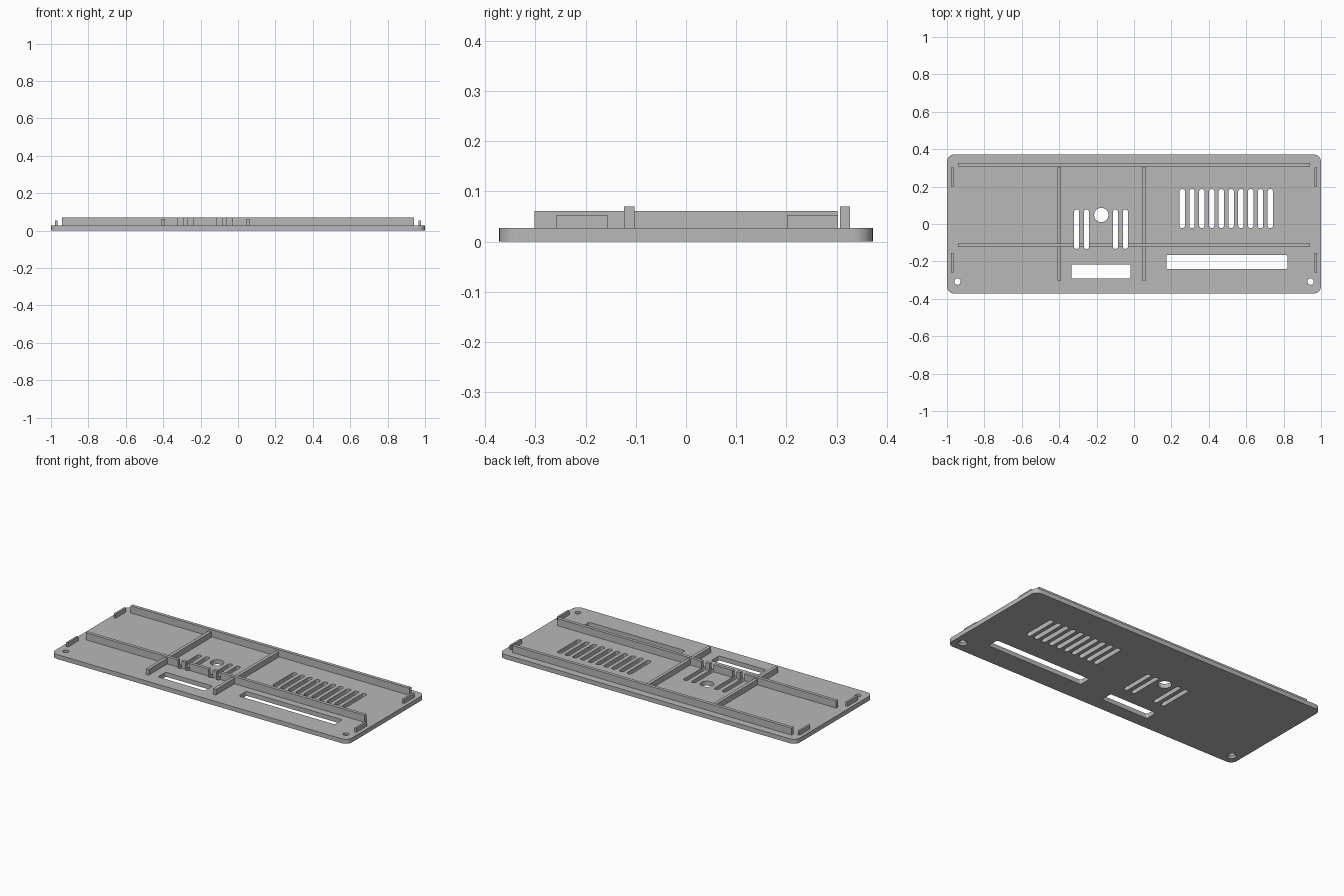
import bpy, bmesh, math

if "Cube" in bpy.data.objects:
    bpy.data.objects.remove(bpy.data.objects["Cube"])

grey = bpy.data.materials.new("grey plastic")
grey.diffuse_color = (0.48, 0.48, 0.48, 1)
grey.use_nodes = True
grey.node_tree.nodes["Principled BSDF"].inputs["Base Color"].default_value = grey.diffuse_color

PLATE_TOP = 0.027


def outline(x0, x1, y0, y1, r, seg=8):
    """Rounded rectangle outline, counter-clockwise."""
    corners = [(x1 - r, y1 - r), (x0 + r, y1 - r), (x0 + r, y0 + r), (x1 - r, y0 + r)]
    pts = []
    for q, (cx, cy) in enumerate(corners):
        for i in range(seg + 1):
            a = math.pi / 2 * (q + i / seg)
            p = (cx + r * math.cos(a), cy + r * math.sin(a))
            if not pts or math.dist(p, pts[-1]) > 1e-5:
                pts.append(p)
    if math.dist(pts[0], pts[-1]) < 1e-5:
        pts.pop()
    return pts


def circle(cx, cy, r, n=32):
    return [(cx + r * math.cos(2 * math.pi * i / n), cy + r * math.sin(2 * math.pi * i / n))
            for i in range(n)]


def loft(bm, low, high, z0, z1):
    """Closed solid between two matching outlines."""
    a = [bm.verts.new((x, y, z0)) for x, y in low]
    b = [bm.verts.new((x, y, z1)) for x, y in high]
    bm.faces.new(a[::-1])
    bm.faces.new(b)
    for i in range(len(a)):
        j = (i + 1) % len(a)
        bm.faces.new((a[i], a[j], b[j], b[i]))


def make(name, bm):
    me = bpy.data.meshes.new(name)
    bm.to_mesh(me)
    bm.free()
    me.materials.append(grey)
    ob = bpy.data.objects.new(name, me)
    bpy.context.collection.objects.link(ob)
    return ob


def box(name, x0, x1, y0, y1, z1):
    bm = bmesh.new()
    pts = [(x0, y0), (x1, y0), (x1, y1), (x0, y1)]
    loft(bm, pts, pts, PLATE_TOP, z1)
    return make(name, bm)


# Base plate with rounded corners
bm = bmesh.new()
edge = outline(-1, 1, -0.372, 0.372, 0.04)
loft(bm, edge, edge, 0, PLATE_TOP)
plate = make("base_plate", bm)

# Cutter: vent slots, windows, round hole and countersunk screw holes
bm = bmesh.new()
cuts = [outline(x - 0.0135, x + 0.0135, -0.133, 0.078, 0.0134)
        for x in (-0.307, -0.254, -0.099, -0.046)]
cuts += [outline(x - 0.0145, x + 0.0145, -0.022, 0.187, 0.0144)
         for x in (0.258 + 0.0523 * i for i in range(10))]
cuts += [outline(-0.335, -0.019, -0.291, -0.217, 0.008),
         outline(0.173, 0.82, -0.24, -0.166, 0.008),
         circle(-0.175, 0.048, 0.038)]
for c in cuts:
    loft(bm, c, c, -0.05, 0.12)
for x in (-0.944, 0.944):
    hole = circle(x, -0.308, 0.017)
    loft(bm, circle(x, -0.308, 0.031), hole, -0.004, 0.012)
    loft(bm, hole, hole, 0.012, 0.12)
bmesh.ops.remove_doubles(bm, verts=bm.verts, dist=1e-6)
# drop the shared discs inside the screw-hole cutters
inner = [f for f in bm.faces if all(abs(v.co.z - 0.012) < 1e-5 for v in f.verts)]
bmesh.ops.delete(bm, geom=inner, context='FACES_ONLY')
cutter = make("hole_cutter", bm)
cutter.hide_render = True

# Long rails; the front one is notched by the vent slots
front_rail = box("front_rail", -0.94, 0.94, -0.123, -0.103, 0.07)
box("back_rail", -0.94, 0.94, 0.307, 0.327, 0.07)

# Cross ribs, in two pieces either side of the front rail
for side, x in (("left", -0.4), ("right", 0.053)):
    box(side + "_rib_front", x - 0.01, x + 0.01, -0.302, -0.123, 0.061)
    box(side + "_rib_back", x - 0.01, x + 0.01, -0.103, 0.302, 0.061)

# Short clips along both ends
for side, s in (("left", -1), ("right", 1)):
    x0, x1 = sorted((s * 0.966, s * 0.978))
    box(side + "_front_clip", x0, x1, -0.258, -0.156, 0.053)
    box(side + "_back_clip", x0, x1, 0.201, 0.303, 0.053)

# Apply the cuts
for ob in (plate, front_rail):
    mod = ob.modifiers.new("holes", 'BOOLEAN')
    mod.operation = 'DIFFERENCE'
    mod.solver = 'EXACT'
    mod.object = cutter
    bpy.ops.object.select_all(action='DESELECT')
    bpy.context.view_layer.objects.active = ob
    ob.select_set(True)
    bpy.ops.object.modifier_apply(modifier=mod.name)
    bpy.ops.object.shade_smooth_by_angle(angle=math.radians(30))
bpy.data.objects.remove(cutter)
